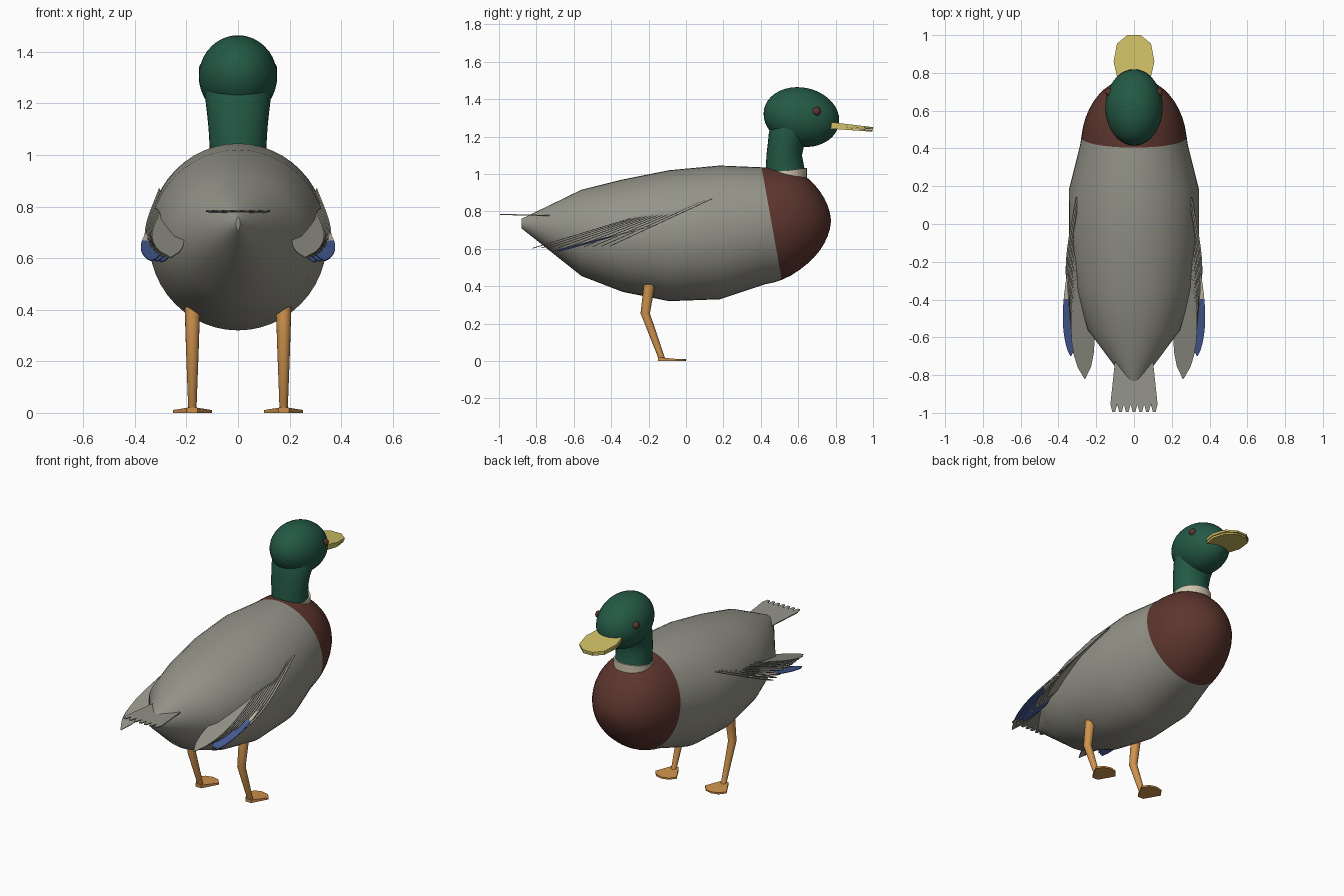
import bpy, bmesh, math
from mathutils import Vector, Matrix

cube = bpy.data.objects.get("Cube")
if cube:
    bpy.data.objects.remove(cube, do_unlink=True)


def material(name, r, g, b):
    m = bpy.data.materials.new(name)
    m.use_nodes = True
    m.diffuse_color = (r, g, b, 1)
    bsdf = m.node_tree.nodes["Principled BSDF"]
    bsdf.inputs["Base Color"].default_value = (r, g, b, 1)
    bsdf.inputs["Roughness"].default_value = 0.7
    return m


GREY = material("plumage grey", .30, .295, .25)
GREEN = material("head green", .017, .10, .06)
BROWN = material("chestnut", .11, .036, .027)
CREAM = material("cream", .62, .55, .43)
YELLOW = material("bill yellow", .62, .52, .13)
ORANGE = material("leg orange", .62, .29, .075)
BLUE = material("wing blue", .062, .11, .31)
made = []


def finish(name, bm, *mats):
    bmesh.ops.recalc_face_normals(bm, faces=bm.faces[:])
    me = bpy.data.meshes.new(name)
    bm.to_mesh(me)
    bm.free()
    for m in mats:
        me.materials.append(m)
    ob = bpy.data.objects.new(name, me)
    bpy.context.collection.objects.link(ob)
    made.append(ob)
    return ob


def loft(rings, seg):
    """Skin elliptical rings given as (centre, half axis u, half axis v)."""
    bm = bmesh.new()
    loops = []
    for c, u, v in rings:
        angles = [2 * math.pi * k / seg for k in range(seg)]
        loops.append([bm.verts.new(Vector(c) + Vector(u) * math.cos(a) + Vector(v) * math.sin(a))
                      for a in angles])
    for a, b in zip(loops, loops[1:]):
        for k in range(seg):
            n = (k + 1) % seg
            bm.faces.new((a[k], a[n], b[n], b[k]))
    bm.faces.new(loops[0])
    bm.faces.new(loops[-1])
    return bm


def plate(outline, thickness, place=None):
    """Extrude a flat outline (x, y) and move it into place."""
    bm = bmesh.new()
    face = bm.faces.new([bm.verts.new((x, y, 0)) for x, y in outline])
    ext = bmesh.ops.extrude_face_region(bm, geom=[face])
    top = [g for g in ext["geom"] if isinstance(g, bmesh.types.BMVert)]
    bmesh.ops.translate(bm, verts=top, vec=(0, 0, thickness))
    if place:
        bm.transform(place)
    return bm


def ball(name, centre, radii, mat, tilt=0, seg=16):
    bm = bmesh.new()
    bmesh.ops.create_uvsphere(bm, u_segments=seg, v_segments=seg // 2, radius=1)
    bm.transform(Matrix.Translation(centre) @ Matrix.Rotation(tilt, 4, 'X')
                 @ Matrix.Diagonal((*radii, 1)))
    return finish(name, bm, mat)


# Body: stations of y, top, bottom, half width, then a rounded breast
stations = [(-.88, .76, .71, .008), (-.56, .915, .455, .245), (-.34, .97, .37, .31),
            (-.09, 1.02, .32, .345), (.18, 1.045, .33, .345), (.42, 1.035, .41, .285)]
rings = [((0, y, (t + b) / 2), (w, 0, 0), (0, 0, (t - b) / 2)) for y, t, b, w in stations]
for k in range(1, 12):
    a = k / 11 * math.radians(88)
    s, c = math.sin(a), math.cos(a)
    rings.append(((0, .42 + .355 * s, .7225 + .045 * min(s, .6)),
                  (.28 * c, 0, 0), (0, 0, .3125 * c ** 1.15)))
body = loft(rings, 48)
edge, normal = Vector((0, .405, 1.03)), Vector((0, 1, .18))
bmesh.ops.bisect_plane(body, geom=body.verts[:] + body.edges[:] + body.faces[:],
                       plane_co=edge, plane_no=normal)
for f in body.faces:
    f.material_index = int((f.calc_center_median() - edge).dot(normal) > 0)
finish("body", body, GREY, BROWN)

# Neck, collar and head
neck = [(.54, .95, .112, .112), (.53, 1.03, .11, .103), (.525, 1.1, .114, .095),
        (.535, 1.16, .12, .098), (.555, 1.22, .127, .112), (.59, 1.28, .13, .13)]
finish("neck", loft([((0, y, z), (rx, 0, 0), (0, ry, 0)) for y, z, rx, ry in neck], 32), GREEN)
finish("collar", loft([((0, .535, z), (.118, 0, 0), (0, .111, .014))
                       for z in (.93, 1.018)], 32), CREAM)
ball("head", (0, .617, 1.304), (.152, .204, .158), GREEN, math.radians(-12), 40)

# Bill: two rounded plates narrowing to the tip
half = [(.075, .72), (.092, .79), (.108, .86), (.09, .955), (.035, 1)]
outline = half + [(-x, y) for x, y in reversed(half)]
for name, root, tip, thick in (("upper_bill", 1.262, 1.238, .012), ("lower_bill", 1.246, 1.226, .009)):
    bm = plate(outline, thick)
    for v in bm.verts:
        u = (v.co.y - .72) / .28
        high = v.co.z > thick / 2
        v.co.z += root + (tip - root) * u + (.01 * (1 - u) if high else 0)
        if name == "lower_bill":
            v.co.x *= .95
            v.co.y -= .004
    finish(name, bm, YELLOW)

# Tail: fan of seven pointed feathers
bm_tail = [(.1, -.72)]
count = 7
for k in range(count):
    x = .125 - .25 * k / count
    step = .25 / count
    bm_tail += [(x, -.955), (x - step * .3, -.995), (x - step * .7, -.995)]
bm_tail += [(-.125, -.955), (-.1, -.72)]
finish("tail", plate(bm_tail, .006, Matrix.Translation((0, 0, .755))
                     @ Matrix.Rotation(math.radians(-1.5), 4, 'X')), GREY)


def feather(name, root, tip, width, mat, start=0.0, end=1.0):
    """Leaf-shaped plate from root to tip, optionally only a stretch of it."""
    root, tip = Vector(root), Vector(tip)
    along = tip - root
    side = Vector((1, 0, 0))
    up = side.cross(along).normalized()
    side = along.cross(up).normalized()
    place = Matrix.Translation(root) @ Matrix((side, along, up)).transposed().to_4x4()
    ts = [start + (end - start) * k / 10 for k in range(11)]
    edge_pts = [(width * max(math.sin(math.pi * t ** 1.5), .0) ** .7 + .002, t) for t in ts]
    pts = edge_pts + [(-x, t) for x, t in reversed(edge_pts)]
    finish(name, plate(pts, .004, place), mat)


def mix(a, b, t):
    return a + (b - a) * t


for s, label in ((1, "left"), (-1, "right")):
    # Wing: overlapping feathers fanned from the shoulder
    n = 10
    for k in range(n):
        t = k / (n - 1)
        feather(f"{label}_wing_feather_{k + 1}",
                (s * mix(.305, .29, t), mix(.14, -.18, t), mix(.87, .80, t)),
                (s * mix(.335, .26, t), mix(-.41, -.82, t), mix(.615, .605, t)),
                mix(.035, .06, t), GREY)
    # Coloured wing patch, cream in front and blue behind
    for k in range(3):
        r = (s * (.335 - .01 * k), -.14 - .03 * k, .735 - .008 * k)
        e = (s * (.335 - .02 * k), -.7 + .01 * k, .592 - .002 * k)
        feather(f"{label}_cream_feather_{k + 1}", r, e, .04, CREAM, 0, .46)
        feather(f"{label}_blue_feather_{k + 1}", r, e, .04, BLUE, .46, 1)

    # Eye and nostril
    ball(f"{label}_eye", (s * .132, .698, 1.335), (.02, .023, .023), BROWN)
    ball(f"{label}_nostril", (s * .06, .885, 1.256), (.011, .011, .006), BROWN, seg=12)

    # Bent leg and webbed foot
    leg = [(-.195, .41, .03, .03), (-.218, .255, .025, .025), (-.13, .015, .016, .018)]
    finish(f"{label}_leg", loft([((s * .177, y, z), (rx, 0, 0), (0, ry, 0))
                                 for y, z, rx, ry in leg], 16), ORANGE)
    web = [(.02, -.15), (.076, -.05), (.045, -.012), (0, 0), (-.045, -.012), (-.076, -.05), (-.02, -.15)]
    foot = plate(web, .008, Matrix.Translation((s * .177, 0, 0)))
    for v in foot.verts:
        if v.co.z > .004:
            v.co.z += .012 if v.co.y < -.1 else .003
    finish(f"{label}_foot", foot, ORANGE)

# Smooth the rounded parts and keep hard edges crisp
bpy.ops.object.select_all(action='DESELECT')
for ob in made:
    ob.select_set(True)
bpy.context.view_layer.objects.active = made[0]
bpy.ops.object.shade_smooth_by_angle(angle=math.radians(35))
